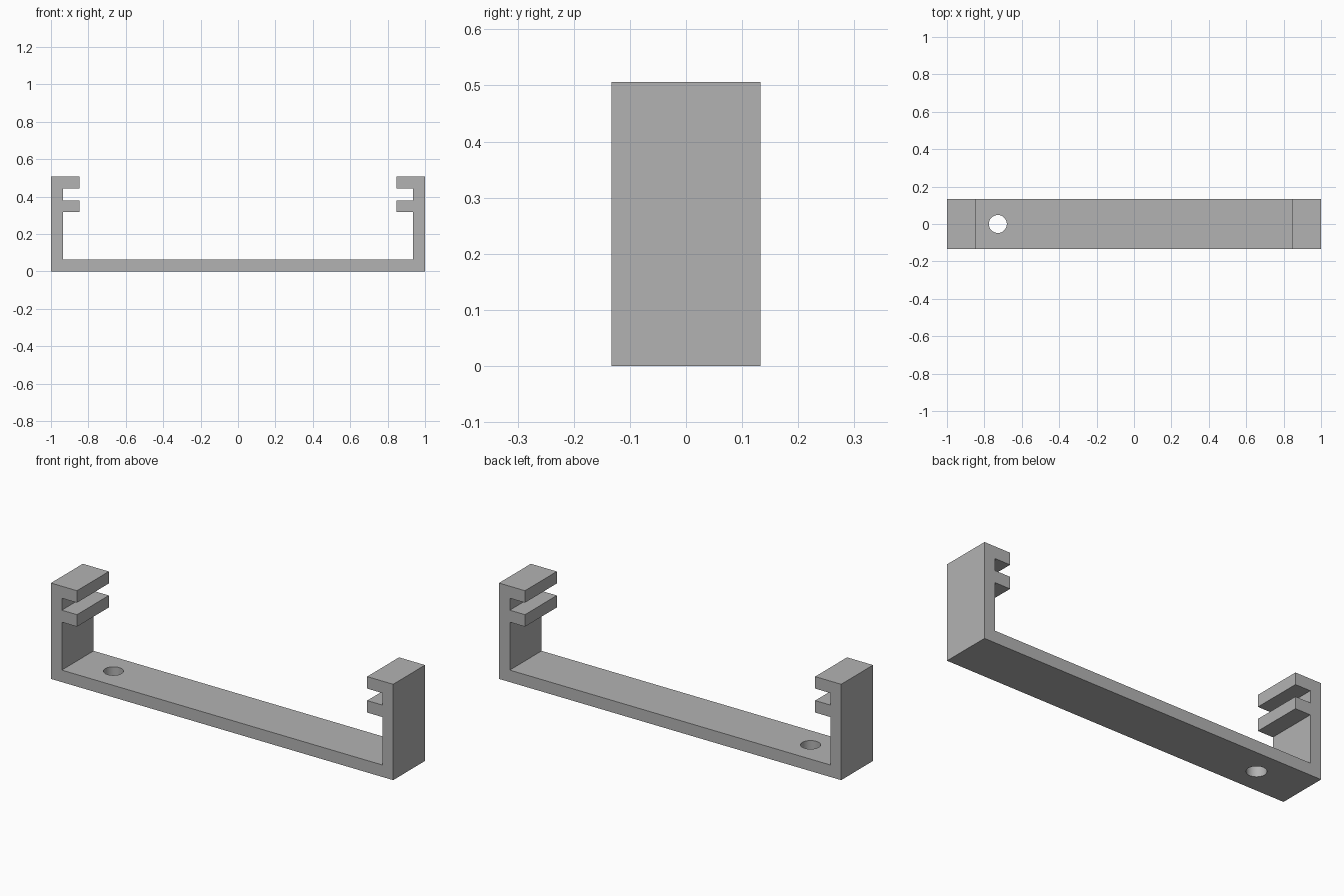
import bpy, bmesh, math

if "Cube" in bpy.data.objects:
    bpy.data.objects.remove(bpy.data.objects["Cube"])

U = 0.0633           # wall thickness
DEPTH = 0.266        # front to back
LIP = 0.848          # inner end of the clip arms

grey = bpy.data.materials.new("mid grey")
grey.diffuse_color = (0.45, 0.45, 0.45, 1)
grey.use_nodes = True
grey.node_tree.nodes["Principled BSDF"].inputs["Base Color"].default_value = grey.diffuse_color

# Right half of the bracket outline, from the base up round the two clip arms
half = [(1, 0), (1, 8 * U), (LIP, 8 * U), (LIP, 7 * U), (1 - U, 7 * U),
        (1 - U, 6 * U), (LIP, 6 * U), (LIP, 5 * U), (1 - U, 5 * U), (1 - U, U)]
outline = half + [(-x, z) for x, z in reversed(half)]

# Bracket: outline extruded from front to back
bm = bmesh.new()
face = bm.faces.new([bm.verts.new((x, -DEPTH / 2, z)) for x, z in outline])
new = bmesh.ops.extrude_face_region(bm, geom=[face])["geom"]
bmesh.ops.translate(bm, vec=(0, DEPTH, 0),
                    verts=[v for v in new if isinstance(v, bmesh.types.BMVert)])
bmesh.ops.recalc_face_normals(bm, faces=bm.faces)
mesh = bpy.data.meshes.new("clip_bracket")
bm.to_mesh(mesh)
bm.free()
mesh.materials.append(grey)
bracket = bpy.data.objects.new("clip_bracket", mesh)
bpy.context.collection.objects.link(bracket)

# Screw hole through one end of the base
bpy.ops.mesh.primitive_cylinder_add(vertices=48, radius=0.048, depth=0.2,
                                    location=(-0.728, 0, U / 2))
cutter = bpy.context.object
cutter.name = "hole_cutter"
cutter.hide_render = True
cutter.data.materials.append(grey)
cut = bracket.modifiers.new("screw_hole", "BOOLEAN")
cut.operation = "DIFFERENCE"
cut.solver = "EXACT"
cut.object = cutter

bpy.ops.object.select_all(action="DESELECT")
bracket.select_set(True)
bpy.context.view_layer.objects.active = bracket
bpy.ops.object.modifier_apply(modifier=cut.name)
bpy.data.objects.remove(cutter)
bpy.ops.object.shade_smooth_by_angle(angle=math.radians(30))
